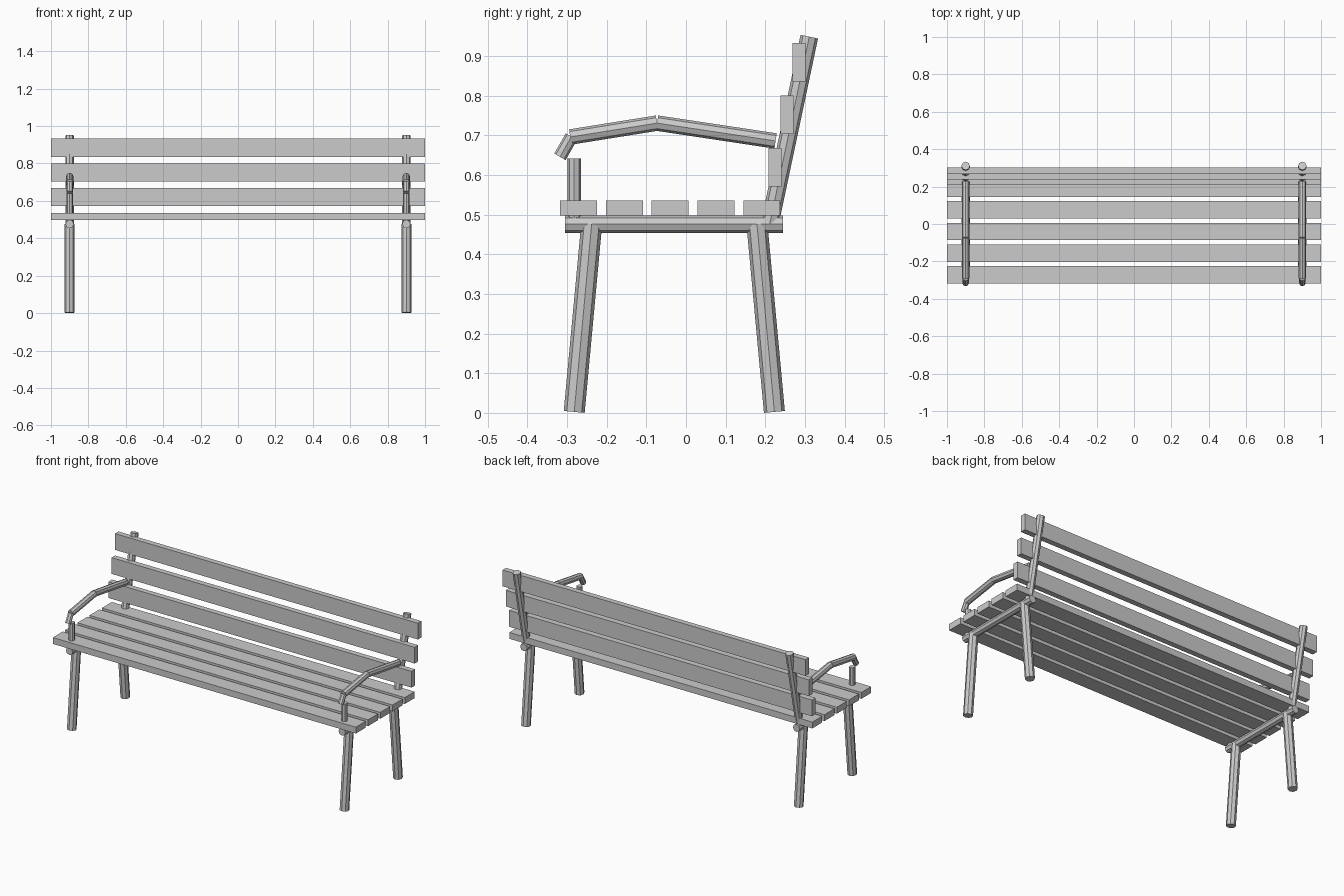
import bpy
from mathutils import Vector

if "Cube" in bpy.data.objects:
    bpy.data.objects.remove(bpy.data.objects["Cube"])


def box(name, center, size):
    bpy.ops.mesh.primitive_cube_add(size=1, location=center)
    o = bpy.context.object
    o.name = name
    o.scale = size
    bpy.ops.object.transform_apply(location=False, rotation=False, scale=True)
    return o


def tube(name, x, start, end, radius):
    """Octagonal tube between two (y, z) points at a given x."""
    a, b = Vector((x, *start)), Vector((x, *end))
    d = b - a
    bpy.ops.mesh.primitive_cylinder_add(vertices=8, radius=radius, depth=d.length,
                                        location=(a + b) / 2)
    o = bpy.context.object
    o.name = name
    o.rotation_mode = 'QUATERNION'
    o.rotation_quaternion = Vector((0, 0, 1)).rotation_difference(d)
    return o


# Seat planks
for i in range(5):
    box(f"seat_slat_{i + 1}", (0, -0.271 + i * 0.1155, 0.517), (2, 0.093, 0.038))

# Backrest planks, stepping back as they rise
for i in range(3):
    box(f"back_slat_{i + 1}", (0, 0.224 + i * 0.0303, 0.62 + i * 0.132), (2, 0.033, 0.097))

# Tubular end frames: name, start (y, z), end (y, z), radius
frame = [
    ("front_leg", (-0.282, 0.0025), (-0.238, 0.476), 0.0265),
    ("rear_leg", (0.223, 0.0025), (0.179, 0.476), 0.0265),
    ("seat_rail", (-0.305, 0.476), (0.245, 0.476), 0.0225),
    ("back_post", (0.211, 0.476), (0.311, 0.949), 0.0225),
    ("arm_upright", (-0.282, 0.49), (-0.282, 0.642), 0.017),
    ("arm_rear", (-0.073, 0.731), (0.226, 0.686), 0.0195),
    ("arm_front", (-0.292, 0.696), (-0.073, 0.731), 0.0195),
    ("arm_tip", (-0.318, 0.646), (-0.289, 0.697), 0.0165),
]
for side, x in (("left", -0.9), ("right", 0.9)):
    for name, start, end, r in frame:
        tube(f"{name}_{side}", x, start, end, r)
